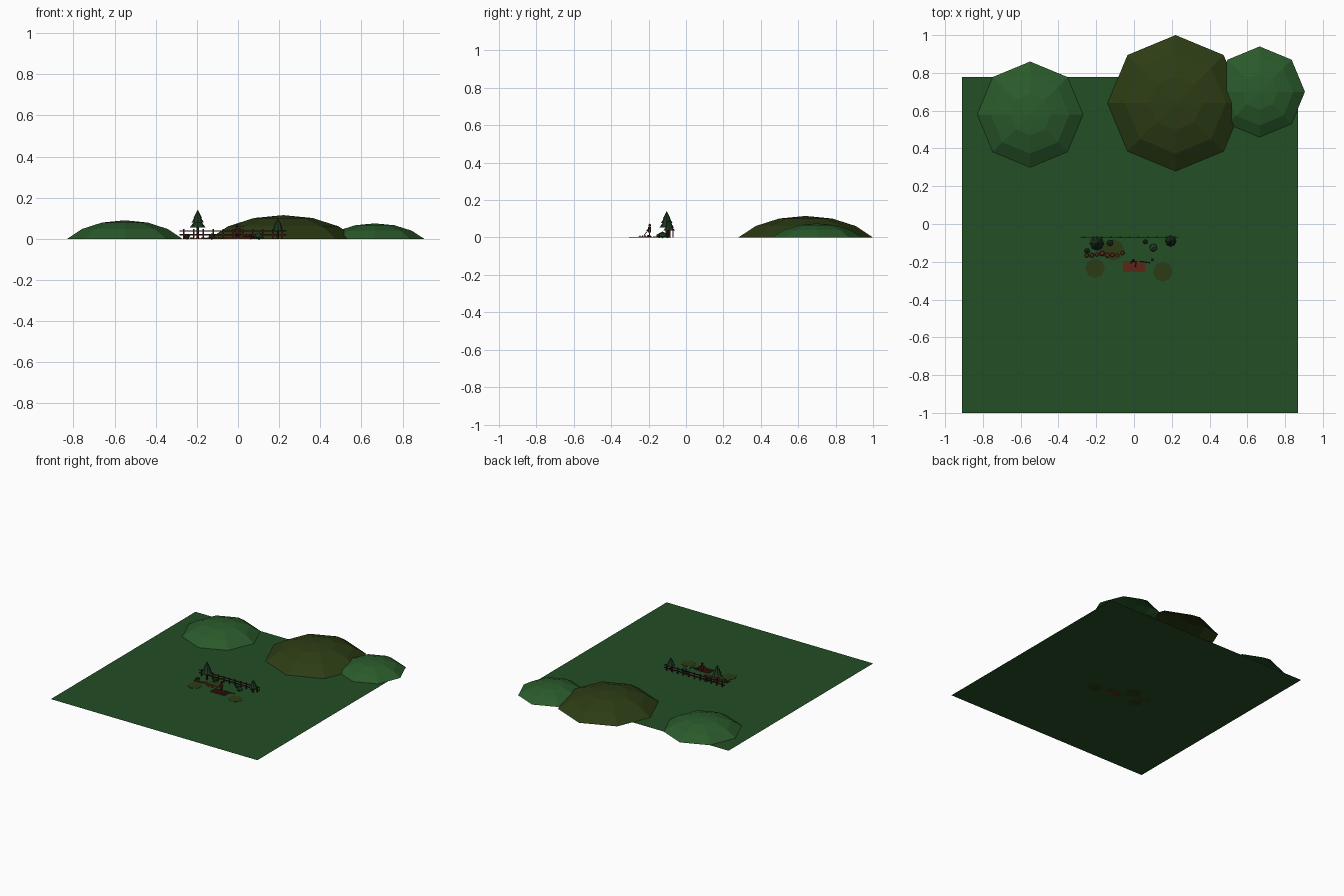
import bpy, bmesh, math, random
from mathutils import Vector

random.seed(4)
if "Cube" in bpy.data.objects:
    bpy.data.objects.remove(bpy.data.objects["Cube"])


def material(name, r, g, b):
    """Flat material from 0-255 display colours."""
    lin = [((c / 255 + 0.055) / 1.055) ** 2.4 for c in (r, g, b)] + [1]
    m = bpy.data.materials.new(name)
    m.use_nodes = True
    m.diffuse_color = lin
    m.node_tree.nodes["Principled BSDF"].inputs["Base Color"].default_value = lin
    return m


GRASS = material("grass green", 36, 78, 37)
HILL = material("hill green", 42, 90, 43)
OLIVE = material("olive", 44, 60, 20)
PINE = material("pine green", 28, 54, 32)
BUSH = material("bush green", 36, 78, 44)
WOOD = material("dark wood", 58, 26, 20)
SOIL = material("red soil", 92, 38, 22)


def finish(bm, name, mat):
    mesh = bpy.data.meshes.new(name)
    bm.to_mesh(mesh)
    bm.free()
    mesh.materials.append(mat)
    ob = bpy.data.objects.new(name, mesh)
    bpy.context.collection.objects.link(ob)
    return ob


def box(name, mat, centre, size):
    bm = bmesh.new()
    bmesh.ops.create_cube(bm, size=1)
    bmesh.ops.scale(bm, vec=size, verts=bm.verts)
    bmesh.ops.translate(bm, vec=centre, verts=bm.verts)
    return finish(bm, name, mat)


def cone(name, mat, base, r1, r2, height, sides=8):
    bm = bmesh.new()
    bmesh.ops.create_cone(bm, cap_ends=True, segments=sides, radius1=r1, radius2=r2, depth=height)
    bmesh.ops.translate(bm, vec=Vector(base) + Vector((0, 0, height / 2)), verts=bm.verts)
    return finish(bm, name, mat)


def rod(name, mat, a, b, r):
    a, b = Vector(a), Vector(b)
    ob = cone(name, mat, (0, 0, 0), r, r, (b - a).length, 6)
    ob.location = a
    ob.rotation_mode = "QUATERNION"
    ob.rotation_quaternion = (b - a).to_track_quat("Z", "Y")
    return ob


def ball(name, mat, centre, r, squash=1.0):
    bm = bmesh.new()
    bmesh.ops.create_icosphere(bm, subdivisions=1, radius=r)
    bmesh.ops.scale(bm, vec=(1, 1, squash), verts=bm.verts)
    bmesh.ops.translate(bm, vec=centre, verts=bm.verts)
    return finish(bm, name, mat)


def hill(name, mat, x, y, radius, height):
    """Eight-sided dome: a sphere cap cut at sixty degrees, open below."""
    bm = bmesh.new()
    top = bm.verts.new((x, y, height))
    previous = None
    for step in (1, 2, 3):
        t = math.radians(20 * step)
        r = radius * math.sin(t) / math.sin(math.pi / 3)
        z = height * (math.cos(t) - 0.5) / 0.5
        ring = [bm.verts.new((x + r * math.cos(i * math.pi / 4),
                              y + r * math.sin(i * math.pi / 4), max(z, 0))) for i in range(8)]
        for i in range(8):
            j = (i + 1) % 8
            if previous:
                bm.faces.new((previous[i], ring[i], ring[j], previous[j]))
            else:
                bm.faces.new((top, ring[i], ring[j]))
        previous = ring
    return finish(bm, name, mat)


def pine(name, x, y, height, radius):
    cone(name + "_trunk", WOOD, (x, y, 0), 0.007, 0.006, height * 0.45, 6)
    for i, (z, w) in enumerate(((0.38, 1), (0.55, 0.78), (0.72, 0.52))):
        cone(f"{name}_tier_{i + 1}", PINE, (x, y, z * height),
             radius * w, 0 if i == 2 else radius * w * 0.25, height * 0.28)


# Ground sheet
bm = bmesh.new()
bmesh.ops.create_grid(bm, x_segments=1, y_segments=1, size=0.8885)
bmesh.ops.translate(bm, vec=(-0.0215, -0.1115, 0), verts=bm.verts)
finish(bm, "ground", GRASS)

# Hills along the back
hill("left_hill", HILL, 0.665, 0.70, 0.24, 0.075)
hill("middle_hill", OLIVE, 0.22, 0.64, 0.36, 0.115)
hill("right_hill", HILL, -0.55, 0.58, 0.28, 0.09)

# Dry grass patches
for i, (x, y, r) in enumerate(((-0.11, -0.138, 0.058), (-0.206, -0.235, 0.052), (0.153, -0.252, 0.053))):
    cone(f"dry_patch_{i + 1}", OLIVE, (x, y, 0), r, r, 0.002)

# Fence
for z in (0.02, 0.038):
    box("fence_rail", WOOD, (-0.024, -0.07, z), (0.52, 0.004, 0.006))
for i in range(11):
    box("fence_post", WOOD, (-0.264 + 0.048 * i, -0.07, 0.024), (0.007, 0.007, 0.048))

# Trees and bushes
pine("large_pine", -0.196, -0.103, 0.142, 0.039)
pine("small_pine", 0.194, -0.09, 0.1, 0.031)
for i, (x, y, r, mat) in enumerate(((-0.127, -0.1, 0.019, PINE), (0.06, -0.095, 0.014, PINE),
                                    (0.102, -0.125, 0.023, BUSH), (-0.248, -0.143, 0.016, PINE),
                                    (0.096, -0.19, 0.008, PINE))):
    ball(f"bush_{i + 1}", mat, (x, y, r * 0.6), r, 0.8)

# Row of soil clods beside the fence
for i in range(8):
    r = random.uniform(0.011, 0.016)
    cone("soil_clod", SOIL, (-0.25 + 0.027 * i, -0.16 + random.uniform(-0.008, 0.008), 0), r, r * 0.7, 0.006, 7)

# Tilled bed with ridges
box("soil_bed", SOIL, (0.002, -0.225, 0.003), (0.12, 0.058, 0.006))
for i in range(4):
    box("bed_ridge", SOIL, (0.002, -0.246 + 0.014 * i, 0.007), (0.11, 0.006, 0.006))

# Standing figure with a tool
for side in (-1, 1):
    rod("figure_leg", WOOD, (side * 0.006 - 0.004, -0.195, 0), (side * 0.004 - 0.004, -0.195, 0.03), 0.0035)
    rod("figure_arm", SOIL, (side * 0.008 - 0.004, -0.195, 0.052), (side * 0.014 - 0.002, -0.21, 0.036), 0.0028)
cone("figure_body", SOIL, (-0.004, -0.195, 0.027), 0.009, 0.007, 0.03, 6)
ball("figure_head", WOOD, (-0.004, -0.194, 0.065), 0.009)
rod("tool_handle", WOOD, (0.008, -0.226, 0.008), (0.012, -0.195, 0.05), 0.002)
rod("fallen_pole", WOOD, (0.03, -0.198, 0.01), (0.085, -0.205, 0.008), 0.004)
